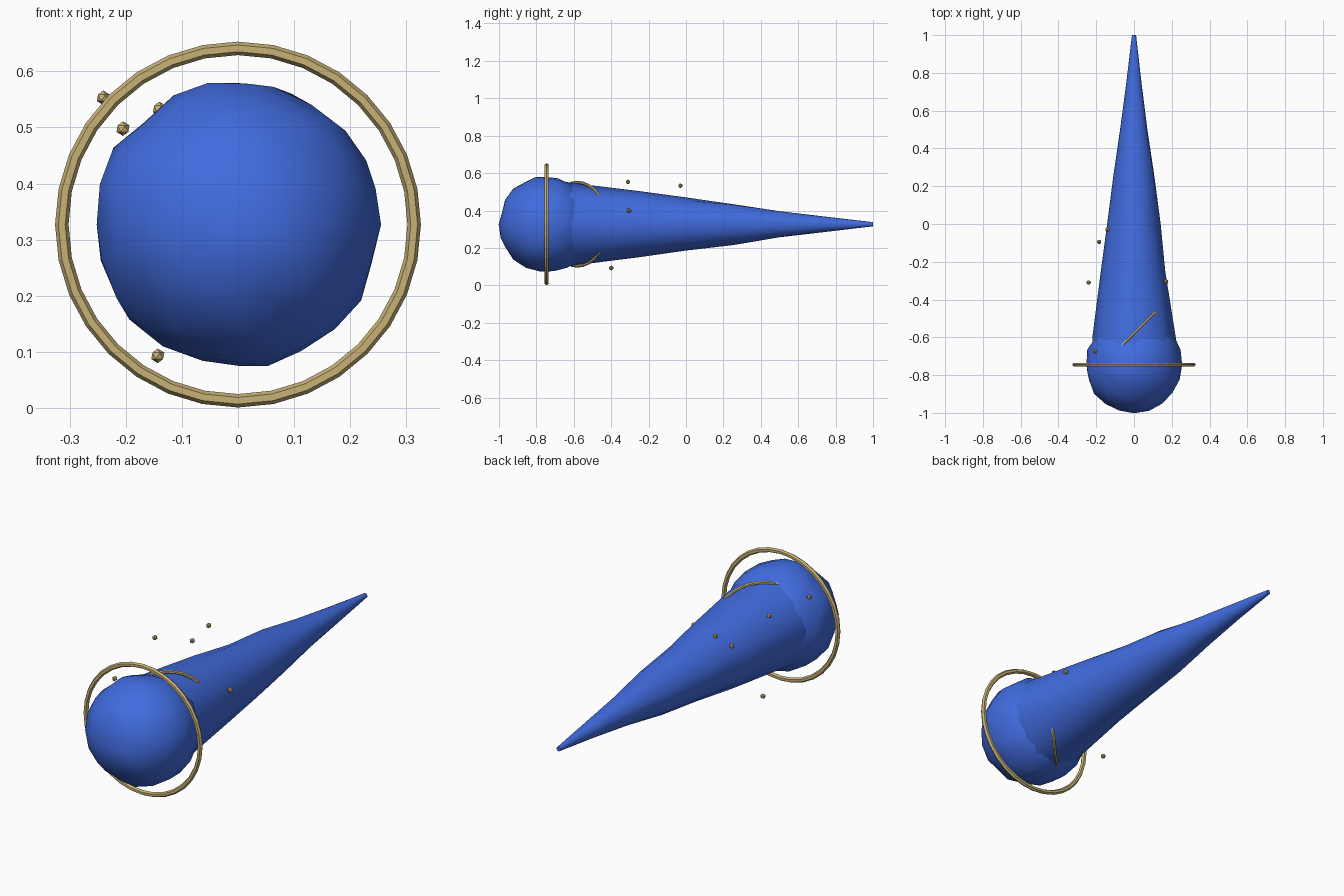
import bpy, bmesh, math, random
from mathutils import Vector

random.seed(4)
if "Cube" in bpy.data.objects:
    bpy.data.objects.remove(bpy.data.objects["Cube"], do_unlink=True)

AXIS_Z = 0.327
HEAD_Y = -0.745


def material(name, rgb):
    mat = bpy.data.materials.new(name)
    mat.use_nodes = True
    mat.diffuse_color = (*rgb, 1)
    mat.node_tree.nodes["Principled BSDF"].inputs["Base Color"].default_value = (*rgb, 1)
    return mat


blue = material("royal blue", (0.053, 0.15, 0.74))
gold = material("pale gold", (0.57, 0.44, 0.18))


def add_object(name, bm, mat, smooth):
    bmesh.ops.recalc_face_normals(bm, faces=bm.faces)
    mesh = bpy.data.meshes.new(name)
    bm.to_mesh(mesh)
    bm.free()
    mesh.materials.append(mat)
    for face in mesh.polygons:
        face.use_smooth = smooth
    obj = bpy.data.objects.new(name, mesh)
    bpy.context.collection.objects.link(obj)
    return obj


def add_ring(name, y, major, minor, turn):
    bpy.ops.mesh.primitive_torus_add(
        major_segments=32, minor_segments=6, major_radius=major, minor_radius=minor,
        location=(0, y, AXIS_Z), rotation=(math.pi / 2, 0, turn))
    ring = bpy.context.object
    ring.name = name
    ring.data.materials.append(gold)


# Rounded head with a slightly uneven surface
bm = bmesh.new()
bmesh.ops.create_icosphere(bm, subdivisions=3, radius=0.255)
for v in bm.verts:
    v.co *= random.uniform(0.975, 1.025)
head = add_object("head", bm, blue, True)
head.location = (0, HEAD_Y, AXIS_Z)

# Long tapering tail, lofted through rings of (y, radius)
profile = [(-0.7, 0.228), (-0.6, 0.214), (-0.25, 0.172), (0, 0.138),
           (0.25, 0.11), (0.5, 0.071), (0.75, 0.04), (1, 0.011)]
SIDES = 16
bm = bmesh.new()
loops = []
for y, radius in profile:
    loop = []
    for i in range(SIDES):
        a = math.tau * i / SIDES
        r = radius * random.uniform(0.96, 1.04)
        loop.append(bm.verts.new((r * math.cos(a), y, AXIS_Z + r * math.sin(a))))
    loops.append(loop)
for near, far in zip(loops, loops[1:]):
    for i in range(SIDES):
        j = (i + 1) % SIDES
        bm.faces.new((near[i], near[j], far[j], far[i]))
bm.faces.new(loops[0])
bm.faces.new(loops[-1])
tail = add_object("tail", bm, blue, True)
bpy.ops.object.select_all(action="DESELECT")
tail.select_set(True)
bpy.context.view_layer.objects.active = tail
bpy.ops.object.shade_smooth_by_angle(angle=math.radians(50))

# Large ring around the head, smaller ring half sunk in the body
add_ring("outer_ring", HEAD_Y, 0.314, 0.012, 0)
add_ring("inner_ring", -0.58, 0.224, 0.008, math.pi / 4)

# Loose faceted beads floating around the body
beads = [(-0.24, -0.31, 0.553), (-0.205, -0.675, 0.498), (-0.143, -0.4, 0.093),
         (-0.14, -0.03, 0.533), (-0.185, -0.095, 0.47), (0.17, -0.305, 0.4)]
for n, spot in enumerate(beads, 1):
    bm = bmesh.new()
    bmesh.ops.create_icosphere(bm, subdivisions=1, radius=0.013)
    bead = add_object(f"bead_{n}", bm, gold, False)
    bead.location = Vector(spot)
